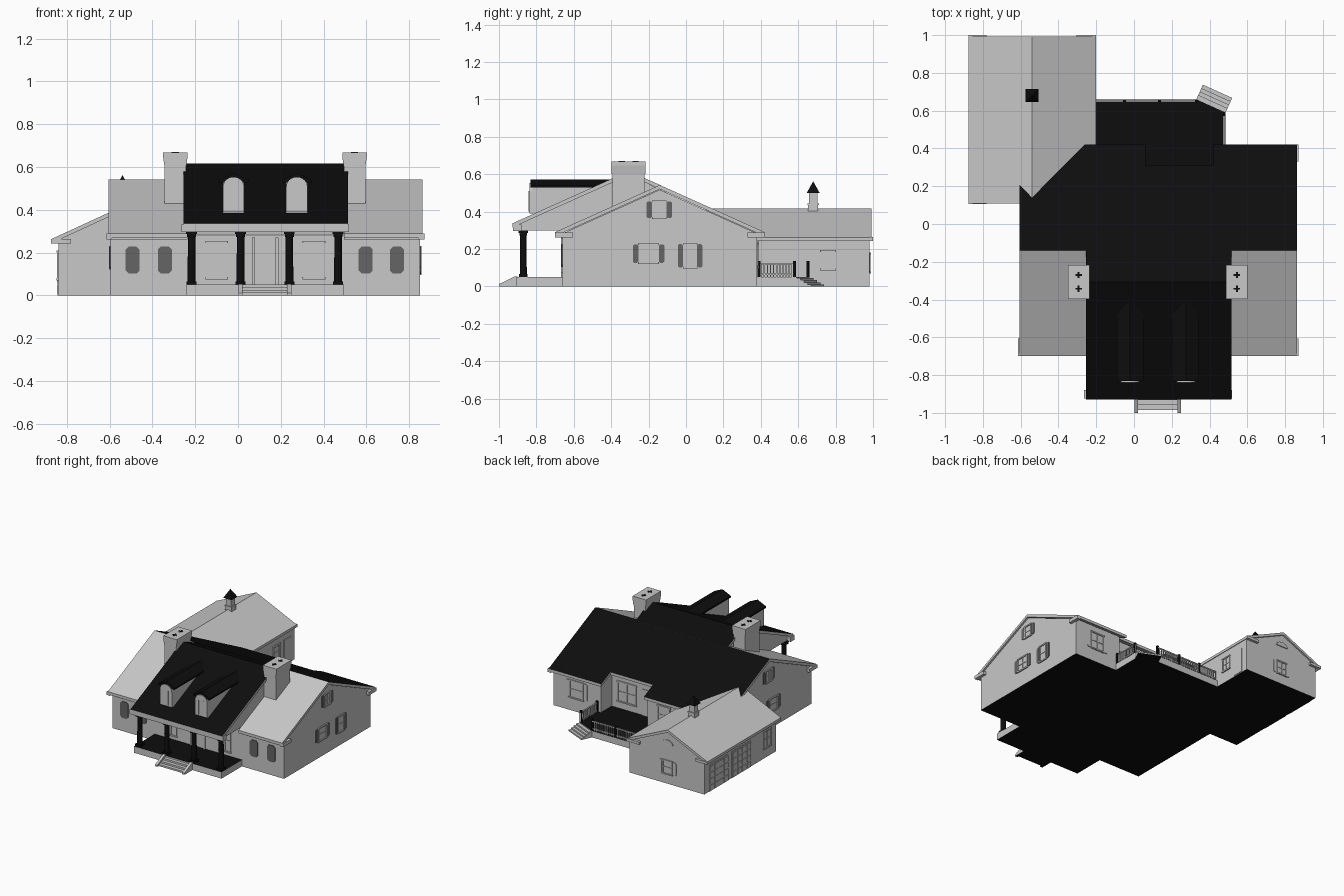
import bpy, bmesh, math
from mathutils import Matrix, Vector

cube = bpy.data.objects.get("Cube")
if cube:
    bpy.data.objects.remove(cube, do_unlink=True)


def material(name, value):
    m = bpy.data.materials.new(name)
    m.use_nodes = True
    m.diffuse_color = (value, value, value, 1)
    m.node_tree.nodes["Principled BSDF"].inputs["Base Color"].default_value = (value, value, value, 1)
    return m


LIGHT, DARK, BLACK = 0, 1, 2
MATS = [material("light_grey", 0.58), material("shutter_grey", 0.13), material("black", 0.004)]


def finish(name, bm, mat=LIGHT, rule=None):
    bmesh.ops.recalc_face_normals(bm, faces=bm.faces)
    for f in bm.faces:
        f.material_index = rule(f) if rule else mat
    me = bpy.data.meshes.new(name)
    bm.to_mesh(me)
    bm.free()
    for m in MATS:
        me.materials.append(m)
    ob = bpy.data.objects.new(name, me)
    bpy.context.collection.objects.link(ob)
    return ob


# Colour rules by face direction
def ground_black(f):
    return BLACK if f.normal.z < -0.9 and f.calc_center_median().z < 0.01 else LIGHT


def top_black(f):
    return BLACK if f.normal.z > 0.3 else LIGHT


def floor_black(f):
    return BLACK if abs(f.normal.z) > 0.9 else LIGHT


def prism(name, pts, axis, a, b, mat=LIGHT, rule=None):
    """Extrude a 2D profile along an axis from a to b."""
    place = {"x": lambda p, t: (t, p[0], p[1]),
             "y": lambda p, t: (p[0], t, p[1]),
             "z": lambda p, t: (p[0], p[1], t)}[axis]
    bm = bmesh.new()
    ends = [[bm.verts.new(place(p, t)) for p in pts] for t in (a, b)]
    for e in ends:
        bm.faces.new(e)
    n = len(pts)
    for i in range(n):
        j = (i + 1) % n
        bm.faces.new((ends[0][i], ends[0][j], ends[1][j], ends[1][i]))
    return finish(name, bm, mat, rule)


def box(name, x0, x1, y0, y1, z0, z1, mat=LIGHT, rule=None):
    return prism(name, [(x0, y0), (x1, y0), (x1, y1), (x0, y1)], "z", z0, z1, mat, rule)


def slab(name, line, axis, a, b, thick=0.022, mat=LIGHT, rule=None):
    under = [(u, z - thick) for u, z in reversed(line)]
    return prism(name, line + under, axis, a, b, mat, rule)


def plate(name, axis, wall, side, c, z, w, h, mat=LIGHT, cut=0.0, t=0.005):
    """Thin panel on a wall; cut chamfers its corners."""
    u, v = w / 2, h / 2
    pts = [(-u, -v), (u, -v), (u, v), (-u, v)]
    if cut:
        pts = [(-u + cut, -v), (u - cut, -v), (u, -v + cut), (u, v - cut),
               (u - cut, v), (-u + cut, v), (-u, v - cut), (-u, -v + cut)]
    prism(name, [(c + p, z + q) for p, q in pts], axis, wall - side * 0.002, wall + side * t, mat)


def window(name, axis, wall, side, c, z, w, h, shutter=0.0, mat=DARK):
    plate(name + "_pane", axis, wall, side, c, z, w, h, t=0.002)
    for s in (-1, 1):
        plate(name + "_jamb", axis, wall, side, c + s * w / 2, z, 0.008, h, t=0.007)
        plate(name + "_rail", axis, wall, side, c, z + s * h / 2, w + 0.016, 0.01, t=0.009)
        if shutter:
            plate(name + "_shutter", axis, wall, side, c + s * (w + shutter + 0.014) / 2, z,
                  shutter, h, mat, 0.008)
    plate(name + "_mullion", axis, wall, side, c, z, 0.005, h, t=0.005)
    plate(name + "_sash", axis, wall, side, c, z, w, 0.006, t=0.006)


# Main house walls, with the rear recess between the two rear blocks
def wall_block(name, x0, x1, back):
    prism(name, [(-.66, 0), (-.66, .283), (-.14, .517), (back, .517 - .45 * (back + .14)), (back, 0)],
          "x", x0, x1, rule=ground_black)


wall_block("house_walls_right", -.595, .06, .38)
wall_block("house_walls_recess", .06, .45, .25)
wall_block("house_walls_left", .45, .85, .38)

# Main roof: light front slopes, black rear slopes
for x0, x1 in ((-.605, -.235), (.495, .862)):
    slab("front_roof", [(-.70, .29), (-.14, .542)], "x", x0, x1)
    box("front_eave", x0, x1, -.69, -.655, .262, .28)
for x0, x1, back in ((-.605, .06, .42), (.06, .42, .31), (.42, .862, .42)):
    slab("rear_roof", [(-.14, .542), (back, .542 - .45 * (back + .14))], "x", x0, x1, rule=top_black)
for x0, x1, y0, y1 in ((.845, .872, -.70, -.605), (.845, .872, .33, .42), (-.615, -.59, -.70, -.605)):
    box("cornice_return", x0, x1, y0, y1, .262, .288)

# Raised centre block over the porch
prism("centre_gable", [(-.90, .30), (-.90, .33), (-.307, .598), (-.08, .49), (-.08, .30)], "x", -.235, .495)
slab("centre_roof", [(-.928, .337), (-.307, .616), (-.13, .5385)], "x", -.255, .515, rule=top_black)
box("porch_beam", -.265, .52, -.925, -.88, .297, .332)

# Porch floor, columns and steps
box("porch_floor", -.24, .495, -.905, -.655, 0, .05, rule=floor_black)
for x in (-.217, .012, .24, .468):
    bm = bmesh.new()
    bmesh.ops.create_cone(bm, cap_ends=True, segments=12, radius1=.019, radius2=.017, depth=.25,
                          matrix=Matrix.Translation((x, -.87, .175)))
    col = finish("porch_column", bm, BLACK)
    for z0, z1, r in ((.05, .065, .023), (.272, .286, .021), (.286, .30, .025)):
        box("column_block", x - r, x + r, -.87 - r, -.87 + r, z0, z1, BLACK)
for i in range(3):
    box("porch_step", .018, .234, -.985 + i * .027, -.90, 0, .013 * (i + 1), rule=ground_black)
for x in (.002, .23):
    prism("step_cheek", [(-1, 0), (-1, .012), (-.915, .054), (-.90, .054), (-.90, 0)], "x", x, x + .02,
          rule=ground_black)

# Dormers
for c in (-.021, .275):
    box("dormer_body", c - .05, c + .05, -.82, -.50, .37, .545)
    prism("dormer_roof", [(c - .07, .528), (c - .07, .54), (c, .572), (c + .07, .54), (c + .07, .528)],
          "y", -.832, -.40, BLACK)
    arch = [(c + .05 * math.cos(math.radians(a)), .505 + .047 * math.sin(math.radians(a)))
            for a in range(0, 181, 15)]
    prism("dormer_window", [(c - .05, .39), (c + .05, .39)] + arch, "y", -.838, -.815)
    for k in (-.02, .02):
        plate("dormer_bar", "y", -.838, -1, c + k, .455, .004, .11, t=.003)

# Chimneys with flue openings
for c in (-.293, .545):
    box("chimney", c - .05, c + .05, -.392, -.222, .40, .61)
    prism("chimney_crown", [(c - .05, .60), (c - .057, .645), (c - .057, .668), (c + .057, .668),
                            (c + .057, .645), (c + .05, .60)], "y", -.398, -.217)
    for y in (-.343, -.27):
        box("flue_slot", c - .017, c + .017, y - .005, y + .005, .665, .670, BLACK)
        box("flue_slot", c - .005, c + .005, y - .017, y + .017, .665, .6705, BLACK)

# Garage wing
prism("garage_walls", [(-.84, 0), (-.84, .258), (-.54, .398), (-.21, .25), (-.21, 0)], "y", .12, .98,
      rule=ground_black)
slab("garage_roof", [(-.875, .262), (-.54, .416), (-.20, .262)], "y", .108, .992, .02)
for x0, x1, y0, y1 in ((-.875, -.78, .98, 1), (-.305, -.20, .98, 1), (-.875, -.78, .105, .125)):
    box("garage_return", x0, x1, y0, y1, .243, .263)
for c, w in ((.81, .23), (.535, .23)):
    plate("garage_door", "x", -.84, -1, c, .10, w, .20, t=.003)
    for i in range(4):
        for j in range(4):
            plate("door_panel", "x", -.84, -1, c + (i - 1.5) * w / 4, .027 + j * .048, w / 4 - .012, .038, t=.007)
window("garage_side_window", "x", -.84, -1, .225, .14, .08, .13)
window("garage_gable_window", "y", .98, 1, -.53, .125, .075, .10, .03, LIGHT)
fan = [(-.53 + .05 * math.cos(math.radians(a)), .30 + .035 * math.sin(math.radians(a)))
       for a in range(0, 181, 20)]
prism("gable_vent", fan, "y", .978, .987)
window("garage_court_window", "x", -.21, 1, .76, .14, .07, .10)
plate("garage_court_door", "x", -.21, 1, .89, .10, .08, .19)

# Cupola
box("cupola_base", -.567, -.513, .653, .707, .38, .44)
box("cupola_lantern", -.563, -.517, .657, .703, .44, .50)
box("cupola_sill", -.57, -.51, .65, .71, .434, .442)
bm = bmesh.new()
bmesh.ops.create_cone(bm, cap_ends=True, segments=4, radius1=.05, radius2=0, depth=.064,
                      matrix=Matrix.Translation((-.54, .68, .53)) @ Matrix.Rotation(math.pi / 4, 4, "Z"))
finish("cupola_cap", bm, BLACK)

# Rear deck, angled steps and railings
prism("rear_deck", [(-.21, .24), (.485, .24), (.485, .59), (.33, .66), (-.21, .66)], "z", 0, .05,
      rule=floor_black)
edge = Vector((.155, -.07)).normalized()
out = Vector((-edge.y, edge.x))
mid = Vector((.4075, .625))
for i in range(4):
    d = .085 - i * .02
    quad = [mid + edge * s * .085 + out * t for s, t in ((-1, -.01), (1, -.01), (1, d), (-1, d))]
    prism("deck_step", [tuple(q) for q in quad], "z", .011 * i, .011 * (i + 1), rule=ground_black)


def railing(p, q, count):
    p, q = Vector(p), Vector(q)
    n = Vector((p.y - q.y, q.x - p.x)).normalized() * .005
    for z in (.06, .116):
        prism("deck_rail", [tuple(v) for v in (p - n, q - n, q + n, p + n)], "z", z, z + .008)
    for i in range(count + 1):
        c = p.lerp(q, i / count)
        box("baluster", c.x - .003, c.x + .003, c.y - .003, c.y + .003, .05, .12)


railing((.477, .385), (.477, .585), 12)
railing((-.20, .652), (.33, .652), 30)
for x, y in ((.477, .39), (.477, .58), (.33, .65), (.135, .652), (-.05, .652)):
    box("rail_post", x - .007, x + .007, y - .007, y + .007, .05, .135, BLACK)

# Front windows and entrance
for x in (-.493, -.342, .597, .743):
    plate("front_window", "y", -.66, -1, x, .165, .066, .125, DARK, .014)
for x in (-.10, .355):
    window("porch_window", "y", -.66, -1, x, .165, .09, .17)
plate("front_door", "y", -.66, -1, .127, .155, .09, .20)
for s in (-1, 1):
    plate("door_side_trim", "y", -.66, -1, .127 + s * .055, .16, .014, .22, t=.009)

# Gable end windows on both sides
for wall, side in ((.85, 1), (-.595, -1)):
    window("attic_window", "x", wall, side, -.143, .41, .064, .09, .03)
    window("side_window", "x", wall, side, -.20, .175, .095, .10, .03)
    if side > 0:
        window("rear_side_window", "x", wall, side, .022, .163, .062, .125, .028)

# Rear windows and deck door
window("rear_window", "y", .38, 1, .655, .165, .11, .13, .03, LIGHT)
window("deck_window", "y", .25, 1, .32, .18, .15, .15)
window("court_window", "y", .38, 1, -.08, .17, .10, .13)
plate("deck_door", "y", .25, 1, .15, .15, .085, .20)
